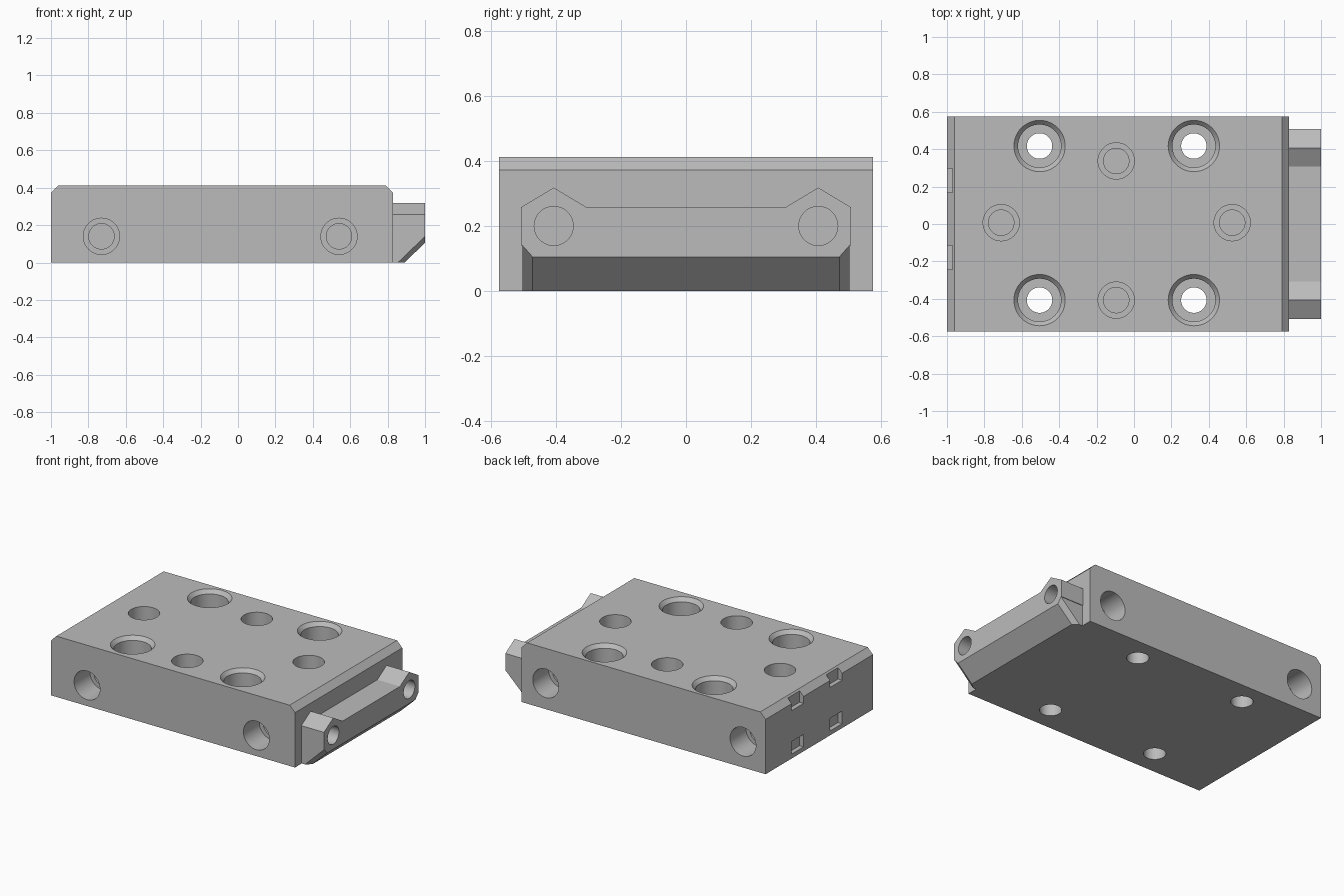
import bpy, bmesh, math
from mathutils import Matrix, Vector

cube = bpy.data.objects.get("Cube")
if cube:
    bpy.data.objects.remove(cube, do_unlink=True)

steel = bpy.data.materials.new("machined grey")
steel.use_nodes = True
GREY = (0.5, 0.5, 0.5, 1)
steel.diffuse_color = GREY
steel.node_tree.nodes["Principled BSDF"].inputs["Base Color"].default_value = GREY


def finish(name, bm):
    bmesh.ops.recalc_face_normals(bm, faces=bm.faces[:])
    mesh = bpy.data.meshes.new(name)
    bm.to_mesh(mesh)
    bm.free()
    mesh.materials.append(steel)
    obj = bpy.data.objects.new(name, mesh)
    bpy.context.collection.objects.link(obj)
    return obj


def prism(name, outline, extrude):
    """Closed prism from a planar outline of 3D points."""
    bm = bmesh.new()
    face = bm.faces.new([bm.verts.new(p) for p in outline])
    new = bmesh.ops.extrude_face_region(bm, geom=[face])["geom"]
    bmesh.ops.translate(bm, vec=extrude,
                        verts=[v for v in new if isinstance(v, bmesh.types.BMVert)])
    return finish(name, bm)


def add_hole(bm, mouth, direction, steps, sides=48):
    """Stepped round cutter; steps are (radius, depth) from the mouth inwards."""
    turn = Vector((0, 0, 1)).rotation_difference(Vector(direction)).to_matrix().to_4x4()
    place = Matrix.Translation(mouth) @ turn
    rings = []
    for r, depth in steps:
        angles = [2 * math.pi * i / sides for i in range(sides)]
        rings.append([bm.verts.new(place @ Vector((r * math.cos(a), r * math.sin(a), depth)))
                      for a in angles])
    for a, b in zip(rings, rings[1:]):
        for i in range(sides):
            j = (i + 1) % sides
            bm.faces.new((a[i], a[j], b[j], b[i]))
    bm.faces.new(rings[0])
    bm.faces.new(rings[-1])


def add_box(bm, low, high):
    low, high = Vector(low), Vector(high)
    bmesh.ops.create_cube(bm, size=1, matrix=Matrix.Translation((low + high) / 2)
                          @ Matrix.Diagonal((*(high - low), 1)))


def cut(obj, bm):
    cutter = finish("cutter", bm)
    cutter.hide_render = True
    mod = obj.modifiers.new("holes", "BOOLEAN")
    mod.operation, mod.solver, mod.object = "DIFFERENCE", "EXACT", cutter
    bpy.ops.object.select_all(action="DESELECT")
    bpy.context.view_layer.objects.active = obj
    obj.select_set(True)
    bpy.ops.object.modifier_apply(modifier=mod.name)
    bpy.data.objects.remove(cutter, do_unlink=True)
    bpy.ops.object.shade_smooth_by_angle(angle=math.radians(25))


TOP, HALF, LEFT, RIGHT = 0.412, 0.575, -1.0, 0.83
CHAMFER = 0.04

# Block with chamfered top ends
block = prism("block", [(LEFT, -HALF, 0), (RIGHT, -HALF, 0),
                        (RIGHT, -HALF, TOP - CHAMFER), (RIGHT - CHAMFER, -HALF, TOP),
                        (LEFT + CHAMFER, -HALF, TOP), (LEFT, -HALF, TOP - CHAMFER)],
              (0, 2 * HALF, 0))

COUNTERBORE = [(0.155, -0.02), (0.115, 0.025), (0.115, 0.2), (0.068, 0.2), (0.068, 0.5)]
TAPPED = [(0.097, -0.05), (0.097, 0.17), (0.068, 0.17), (0.068, 0.22)]
cutters = bmesh.new()
# Counterbored through holes
for x in (-0.505, 0.32):
    for y in (-0.407, 0.417):
        add_hole(cutters, (x, y, TOP), (0, 0, -1), COUNTERBORE)
# Blind holes in the top
for x, y in ((-0.095, 0.337), (-0.095, -0.407), (-0.71, 0.007), (0.525, 0.007)):
    add_hole(cutters, (x, y, TOP), (0, 0, -1), TAPPED)
# Blind holes in the long sides
for x in (-0.73, 0.54):
    add_hole(cutters, (x, -HALF, 0.14), (0, 1, 0), TAPPED)
for x in (-0.83, 0.65):
    add_hole(cutters, (x, HALF, 0.175), (0, -1, 0), TAPPED)
# Shallow slots in the end face
for y in (0.232, -0.18):
    for low, high in ((0.03, 0.115), (0.325, 0.45)):
        add_box(cutters, (LEFT - 0.05, y - 0.064, low), (LEFT + 0.03, y + 0.064, high))
cut(block, cutters)

# End bar with two peaked lugs
side = [(0.507, 0.14), (0.507, 0.258), (0.407, 0.318), (0.307, 0.258)]
outline = side + [(-y, z) for y, z in reversed(side)]
end_bar = prism("end_bar", [(RIGHT, y, z) for y, z in outline], (1 - RIGHT, 0, 0))
cutters = bmesh.new()
for y in (-0.407, 0.407):
    add_hole(cutters, (1, y, 0.2), (-1, 0, 0), [(0.06, -0.05), (0.06, 0.15)])
cut(end_bar, cutters)

# Sloped wedge under the bar, with chamfered ends
bm = bmesh.new()
for s in (-1, 1):
    for x, z in ((RIGHT, 0), (0.855, 0), (1, 0.14), (RIGHT, 0.14)):
        bm.verts.new((x, s * 0.503, z))
    for x, z in ((0.89, 0), (1, 0.105)):
        bm.verts.new((x, s * 0.472, z))
bmesh.ops.convex_hull(bm, input=bm.verts[:])
bmesh.ops.dissolve_limit(bm, angle_limit=0.02, verts=bm.verts[:], edges=bm.edges[:])
finish("lower_wedge", bm)
